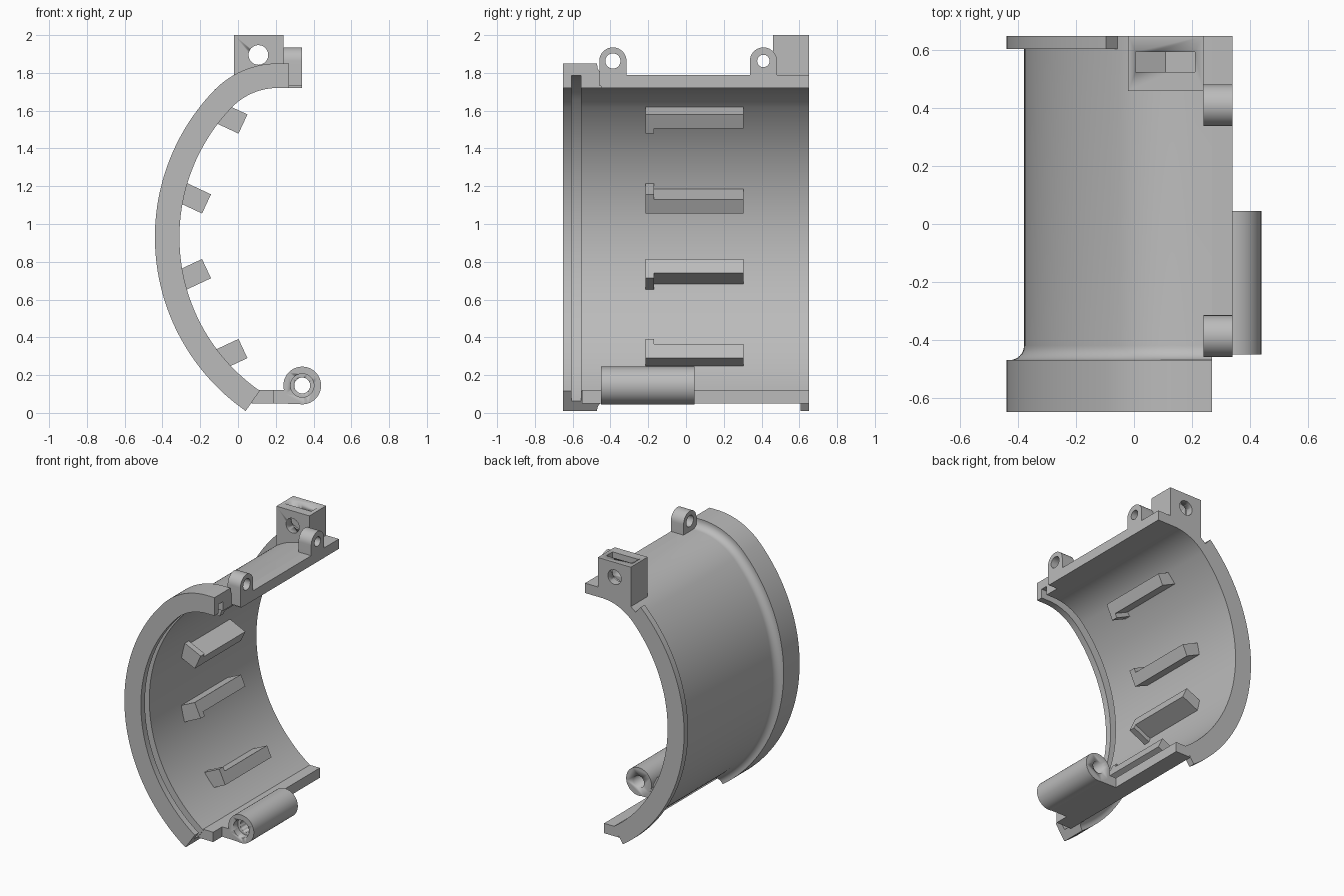
import bpy, bmesh, math
from math import cos, sin, pi, radians

cube = bpy.data.objects.get("Cube")
if cube:
    bpy.data.objects.remove(cube)

grey = bpy.data.materials.new("plain grey")
grey.use_nodes = True
COLOUR = (0.5, 0.5, 0.5, 1)
grey.diffuse_color = COLOUR
grey.node_tree.nodes["Principled BSDF"].inputs["Base Color"].default_value = COLOUR

# Wall curve: a wide arc, a tighter shoulder arc, then a flat top
BIG = (0.68, 0.93, 0.99)
SMALL = (0.21, 1.382, 0.338)
LOW, JOIN, RIM_END = radians(235.2), radians(136.1), radians(131)


def finish(name, bm):
    bmesh.ops.recalc_face_normals(bm, faces=bm.faces)
    mesh = bpy.data.meshes.new(name)
    bm.to_mesh(mesh)
    bm.free()
    mesh.materials.append(grey)
    ob = bpy.data.objects.new(name, mesh)
    bpy.context.collection.objects.link(ob)
    select(ob)
    bpy.ops.object.shade_smooth_by_angle(angle=radians(30))
    return ob


def select(ob):
    bpy.ops.object.select_all(action='DESELECT')
    ob.select_set(True)
    bpy.context.view_layer.objects.active = ob


def loft(name, rings):
    """Skin closed rings of points and cap both ends."""
    bm = bmesh.new()
    rows = [[bm.verts.new(p) for p in ring] for ring in rings]
    n = len(rows[0])
    for a, b in zip(rows, rows[1:]):
        for i in range(n):
            j = (i + 1) % n
            bm.faces.new((a[i], a[j], b[j], b[i]))
    bm.faces.new(rows[0])
    bm.faces.new(rows[-1][::-1])
    return finish(name, bm)


def prism(name, pts, axis, a, b):
    """Extrude a flat outline along x or y."""
    place = {'x': lambda p, d: (d, p[0], p[1]), 'y': lambda p, d: (p[0], d, p[1])}[axis]
    return loft(name, [[place(p, d) for p in pts] for d in (a, b)])


def rect(a, b, c, d):
    return [(a, c), (b, c), (b, d), (a, d)]


def arc(cx, cy, r, start, end, steps):
    return [(cx + r * cos(t), cy + r * sin(t))
            for t in (start + (end - start) * i / steps for i in range(steps + 1))]


def circle(cx, cy, r, n=40):
    return arc(cx, cy, r, 0, 2 * pi, n)[:-1]


def cut(ob, cutter):
    cutter.hide_render = True
    mod = ob.modifiers.new("cut", 'BOOLEAN')
    mod.operation, mod.solver, mod.object = 'DIFFERENCE', 'EXACT', cutter
    select(ob)
    bpy.ops.object.modifier_apply(modifier=mod.name)
    bpy.data.objects.remove(cutter)


def wall_path(off, top_angle):
    return (arc(BIG[0], BIG[1], BIG[2] + off, LOW, JOIN, 56)
            + arc(SMALL[0], SMALL[1], SMALL[2] + off, JOIN, top_angle, 18)[1:])


def sweep(name, profile, top_angle, flat_x=None):
    """Sweep a (y, offset) outline along the wall curve."""
    columns = []
    for y, off in profile:
        path = wall_path(off, top_angle)
        if flat_x:
            path.append((flat_x, path[-1][1]))
        columns.append([(x, y, z) for x, z in path])
    return loft(name, list(zip(*columns)))


# Curved shell with front flange, fillet and inner groove
shell_profile = [(-0.65, 0), (-0.65, 0.13), (-0.47, 0.13)]
shell_profile += arc(-0.42, 0.12, 0.05, pi, 1.5 * pi, 8)
shell_profile += [(0.65, 0.07), (0.65, 0), (-0.555, 0), (-0.555, 0.065),
                  (-0.605, 0.065), (-0.605, 0)]
sweep("shell", shell_profile, pi / 2, 0.27)

# Raised rim at the back
sweep("back_rim", [(0.605, 0.06), (0.605, 0.13), (0.65, 0.13), (0.65, 0.06)], RIM_END)

# Flat edges along the top and the bottom
prism("top_ledge", rect(0.265, 0.34, 1.72, 1.79), 'y', -0.45, 0.65)
prism("bottom_ledge", [(0.07, 0.05), (0.19, 0.05), (0.19, 0.12), (0.11, 0.12)],
      'y', -0.55, 0.65)

# Hinge barrel and its arm
HX, HZ = 0.34, 0.145
prism("hinge_arm", [(0.185, 0.05), (0.335, 0.047), (0.3, 0.08), (0.26, 0.12), (0.185, 0.12)],
      'y', -0.449, 0.044)
barrel = prism("hinge_barrel", circle(HX, HZ, 0.1), 'y', -0.45, 0.045)
cut(barrel, prism("bore", circle(HX, HZ, 0.042), 'y', -1, 1))
cut(barrel, prism("counterbore", circle(HX, HZ, 0.062), 'y', -1, -0.4))

# Two eyelets on the top edge
for name, y, hole in (("front_eyelet", -0.387, 0.04), ("back_eyelet", 0.41, 0.033)):
    outline = [(y - 0.072, 1.73), (y + 0.072, 1.73)] + arc(y, 1.863, 0.072, 0, pi, 20)
    eyelet = prism(name, outline, 'x', 0.24, 0.34)
    cut(eyelet, prism("eyelet_hole", circle(y, 1.863, hole, 28), 'x', 0, 1))

# Clamp block with a screw hole and a nut slot
block = prism("clamp_block", [(-0.02, 1.68), (0.1, 1.75), (0.24, 1.76), (0.24, 2), (-0.02, 2)],
              'y', 0.46, 0.65)
cut(block, prism("screw_hole", circle(0.108, 1.895, 0.052, 32), 'y', 0, 1))
cut(block, prism("nut_slot", [(0.005, 2.1), (0.005, 1.835), (0.108, 1.785),
                              (0.21, 1.835), (0.21, 2.1)], 'y', 0.525, 0.595))

# Four inner ribs, each a long bar with a wider stop at its front end
U, V = (-0.906, 0.423), (-0.423, -0.906)


def rib_outline(corner, v0, v1, flip):
    pts = [(corner[0] + U[0] * u + V[0] * v, corner[1] + U[1] * u + V[1] * v)
           for u, v in ((0, v0), (0.14, v0), (0.14, v1), (0, v1))]
    return [(x, 1.87 - z) for x, z in pts] if flip else pts


for flip, side in ((False, "upper"), (True, "lower")):
    for place, corner, v0, v1 in (("outer", (0.05, 1.58), 0, 0.082),
                                  ("middle", (-0.143, 1.157), 0.03, 0.112)):
        prism(f"{side}_{place}_rib_stop", rib_outline(corner, 0, 0.112, flip), 'y', -0.215, -0.17)
        prism(f"{side}_{place}_rib_bar", rib_outline(corner, v0, v1, flip), 'y', -0.17, 0.305)
